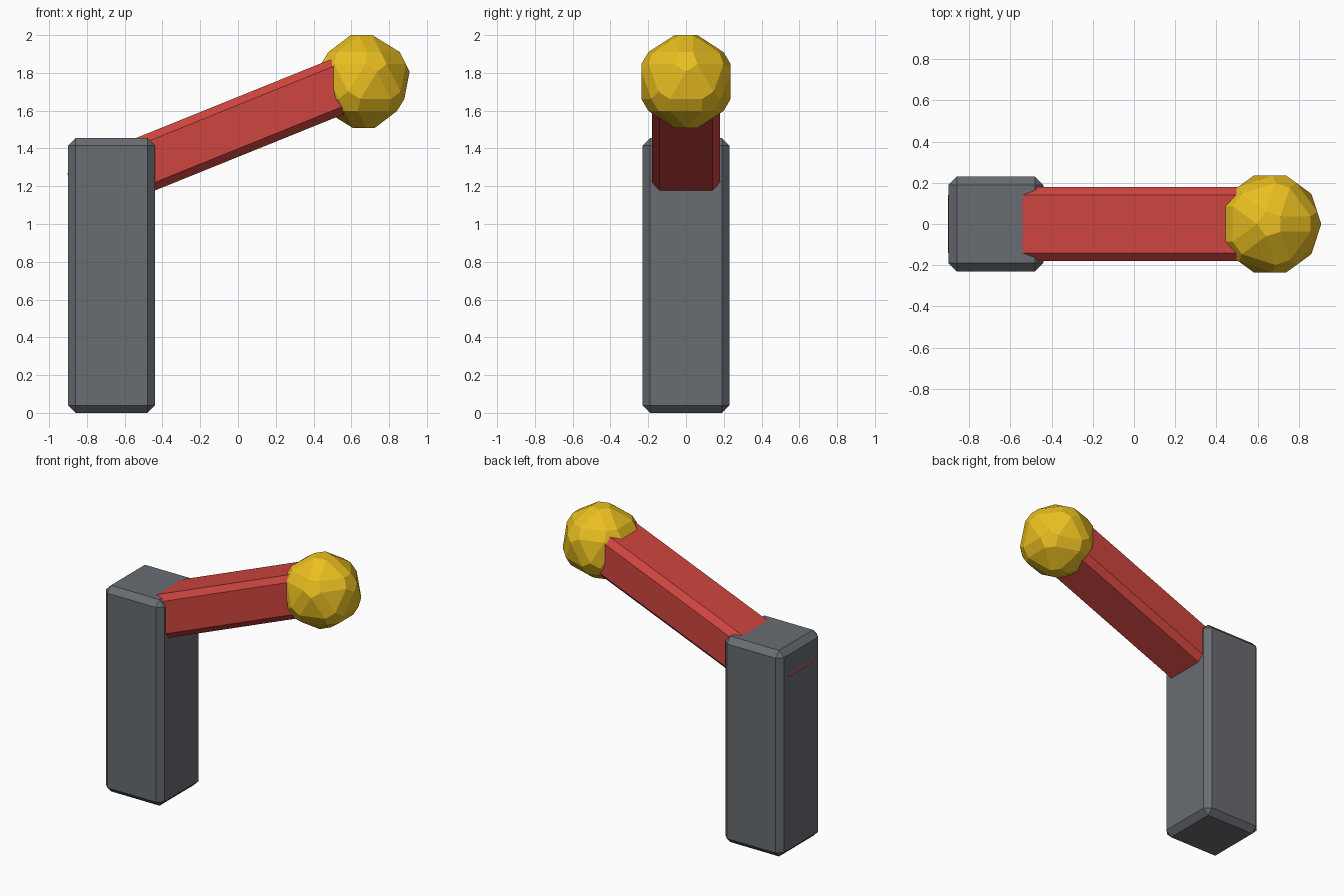
import bpy, bmesh, math
from mathutils import Matrix, Vector

if "Cube" in bpy.data.objects:
    bpy.data.objects.remove(bpy.data.objects["Cube"])

CHAMFER = 0.04


def finish(name, bm, matrix, color):
    # chamfer every edge, then place the part
    bmesh.ops.bevel(bm, geom=bm.edges[:], offset=CHAMFER, offset_type='OFFSET',
                    segments=1, profile=0.5, affect='EDGES')
    bmesh.ops.transform(bm, matrix=matrix, verts=bm.verts)
    bmesh.ops.recalc_face_normals(bm, faces=bm.faces)
    mesh = bpy.data.meshes.new(name)
    bm.to_mesh(mesh)
    bm.free()
    mat = bpy.data.materials.new(name + "_paint")
    mat.diffuse_color = (*color, 1)
    mat.use_nodes = True
    mat.node_tree.nodes["Principled BSDF"].inputs["Base Color"].default_value = mat.diffuse_color
    mesh.materials.append(mat)
    obj = bpy.data.objects.new(name, mesh)
    bpy.context.collection.objects.link(obj)
    return obj


def box(name, size, matrix, color):
    bm = bmesh.new()
    bmesh.ops.create_cube(bm, size=1)
    bmesh.ops.scale(bm, vec=size, verts=bm.verts)
    return finish(name, bm, matrix, color)


# upright post
box("post", (0.46, 0.46, 1.455), Matrix.Translation((-0.67, 0, 0.7275)),
    (0.14, 0.15, 0.165))

# sloping arm, laid out along its own axis
angle = math.radians(22)
along = Vector((math.cos(angle), 0, math.sin(angle)))
across = Vector((-math.sin(angle), 0, math.cos(angle)))
start, end = -0.363, 1.21
centre = along * ((start + end) / 2) + across * 1.404
box("arm", (end - start, 0.36, 0.295),
    Matrix.Translation(centre) @ Matrix.Rotation(-angle, 4, 'Y'),
    (0.62, 0.06, 0.05))

# faceted knob: a chamfered icosahedron
bm = bmesh.new()
bmesh.ops.create_icosphere(bm, subdivisions=1, radius=0.2945)
finish("knob", bm, Matrix.Translation((0.66, 0, 1.754)), (0.82, 0.52, 0.015))
